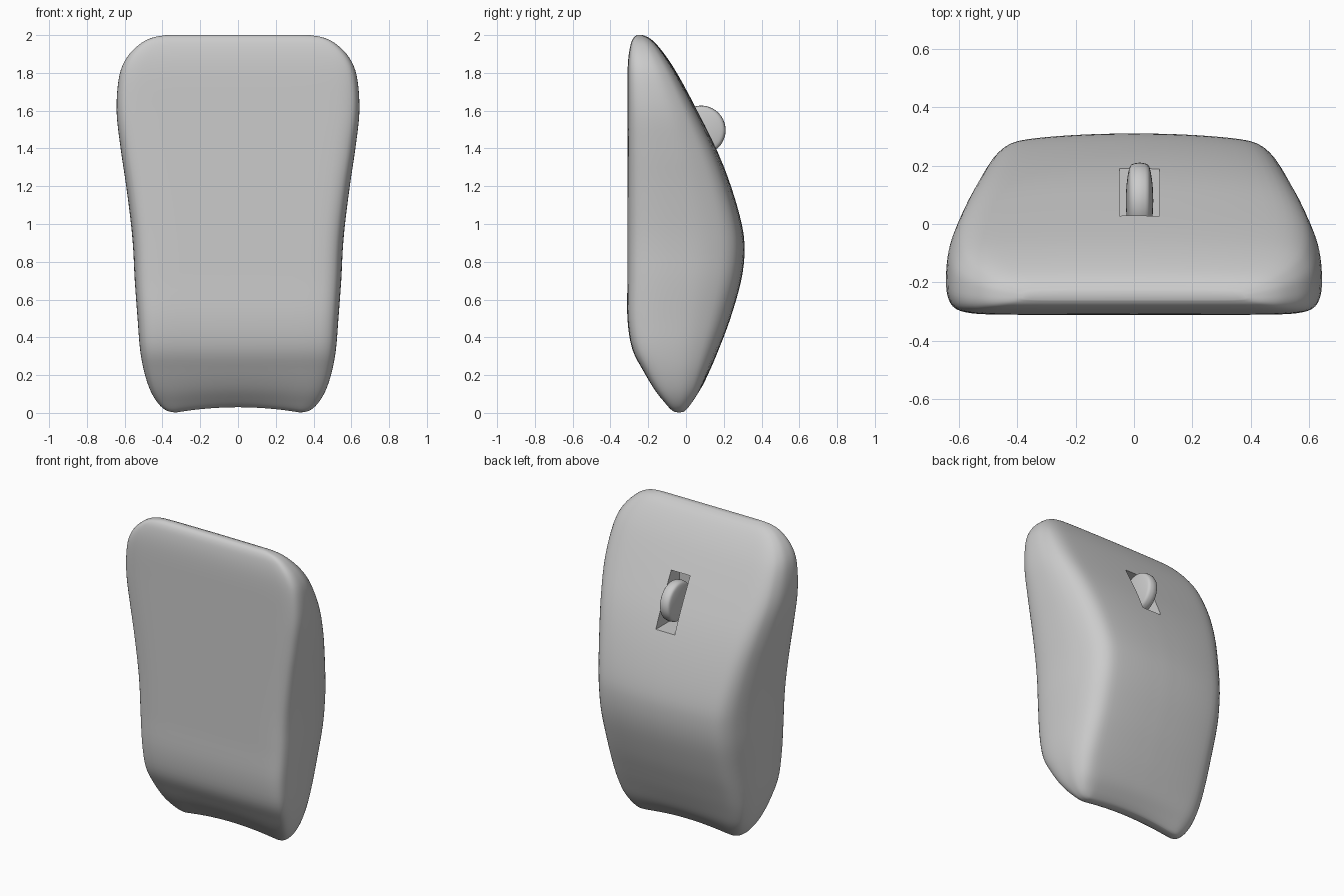
import bpy, bmesh
from mathutils import Vector

cube = bpy.data.objects.get("Cube")
if cube:
    bpy.data.objects.remove(cube, do_unlink=True)

grey = bpy.data.materials.new("plain grey")
grey.use_nodes = True
grey.diffuse_color = (0.6, 0.6, 0.6, 1)
grey.node_tree.nodes["Principled BSDF"].inputs["Base Color"].default_value = (0.6, 0.6, 0.6, 1)


def spline(keys, steps):
    """Catmull-Rom samples through the key rows."""
    keys = [Vector(k) for k in keys]
    last = len(keys) - 1
    out = []
    for i in range(last):
        a, b, c, d = (keys[min(max(i + k, 0), last)] for k in (-1, 0, 1, 2))
        for s in range(steps):
            t = s / steps
            out.append(0.5 * (2 * b + (c - a) * t + (2 * a - 5 * b + 4 * c - d) * t**2
                              + (3 * b - a - 3 * c + d) * t**3))
    return out + [keys[-1]]


def add_object(name, bm):
    bmesh.ops.recalc_face_normals(bm, faces=bm.faces)
    mesh = bpy.data.meshes.new(name)
    bm.to_mesh(mesh)
    bm.free()
    mesh.materials.append(grey)
    obj = bpy.data.objects.new(name, mesh)
    bpy.context.collection.objects.link(obj)
    return obj


def add_box(name, lo, hi):
    bm = bmesh.new()
    bmesh.ops.create_cube(bm, size=1)
    for v in bm.verts:
        v.co = [h if c > 0 else l for c, l, h in zip(v.co, lo, hi)]
    return add_object(name, bm)


# Shell stations: height, half width, front y, back y
stations = spline([
    (0, .32, -.05, -.01), (.012, .375, -.075, .005), (.05, .42, -.11, .035),
    (.12, .462, -.165, .08), (.22, .495, -.225, .125), (.34, .517, -.285, .175),
    (.5, .53, -.31, .235), (.7, .545, -.31, .292), (.86, .553, -.31, .31),
    (1, .565, -.31, .295), (1.2, .59, -.31, .238), (1.4, .619, -.31, .16),
    (1.6, .64, -.31, .06), (1.78, .626, -.31, -.037), (1.88, .586, -.305, -.1),
    (1.95, .52, -.293, -.155), (1.985, .455, -.278, -.195), (2, .38, -.26, -.23)], 4)

# Half cross-section: share of half width, share of depth
half = spline([
    (0, 0), (.4, 0), (.76, .003), (.9, .025), (.97, .085), (1, .22), (1, .4),
    (.978, .6), (.93, .76), (.87, .87), (.77, .945), (.6, .975), (.3, .994), (0, 1)], 3)
section = half + [Vector((-p.x, p.y)) for p in half[-2:0:-1]]

bm = bmesh.new()
rings = []
for z, w, front, back in stations:
    depth = back - front
    ring = []
    for u, v in section:
        # The walls lean in more where the shell is thick
        lean = 1 - 0.11 * (depth / 0.62) ** 2 * v**3 + 0.09 * v**3
        x = u * w * lean
        bow = max(0, 1 - (x / 0.34) ** 2)
        lift = 0.03 * bow * max(0, 1 - z / 0.3) ** 2
        ring.append(bm.verts.new((x, front + depth * v, z + lift)))
    rings.append(ring)
n = len(section)
for low, high in zip(rings, rings[1:]):
    for i in range(n):
        j = (i + 1) % n
        bm.faces.new((low[i], low[j], high[j], high[i]))

# Close the thin ends with strips across the section
m = len(half) - 1
for ring in (rings[0], rings[-1]):
    for side in (1, -1):
        for i in range(m // 2):
            ids = [i, i + 1, m - i - 1, m - i]
            corners = [ring[side * k % n] for k in dict.fromkeys(ids)]
            if len(corners) > 2:
                bm.faces.new(corners)
shell = add_object("shell", bm)

# Wheel slot cut into the back
slot = add_box("slot_cutter", (-.05, -.06, 1.33), (.088, .4, 1.66))
slot.hide_render = True
slot.hide_viewport = True
cut = shell.modifiers.new("slot", 'BOOLEAN')
cut.object = slot
cut.solver = 'EXACT'

# Scroll wheel with a rounded rim
wheel_profile = spline([(0, 1), (.45, .96), (.8, .82), (.96, .6), (1, 0)], 3)
outline = wheel_profile + [Vector((p.x, -p.y)) for p in wheel_profile[-2::-1]]
outline = [(-p.y * 0.047, 0, 0.13 * (0.62 * p.x + 0.38 * p.x**2)) for p in outline]
bm = bmesh.new()
verts = [bm.verts.new(p) for p in outline]
edges = [bm.edges.new(pair) for pair in zip(verts, verts[1:])]
bmesh.ops.spin(bm, geom=verts + edges, cent=(0, 0, 0), axis=(1, 0, 0),
               angle=6.283185, steps=40)
bmesh.ops.remove_doubles(bm, verts=bm.verts, dist=0.0005)
wheel = add_object("scroll_wheel", bm)
wheel.location = (.019, .08, 1.497)

for obj in (shell, wheel):
    bpy.ops.object.select_all(action='DESELECT')
    obj.select_set(True)
    bpy.context.view_layer.objects.active = obj
    if obj is shell:
        bpy.ops.object.modifier_apply(modifier="slot")
    bpy.ops.object.shade_smooth_by_angle(angle=0.7)
